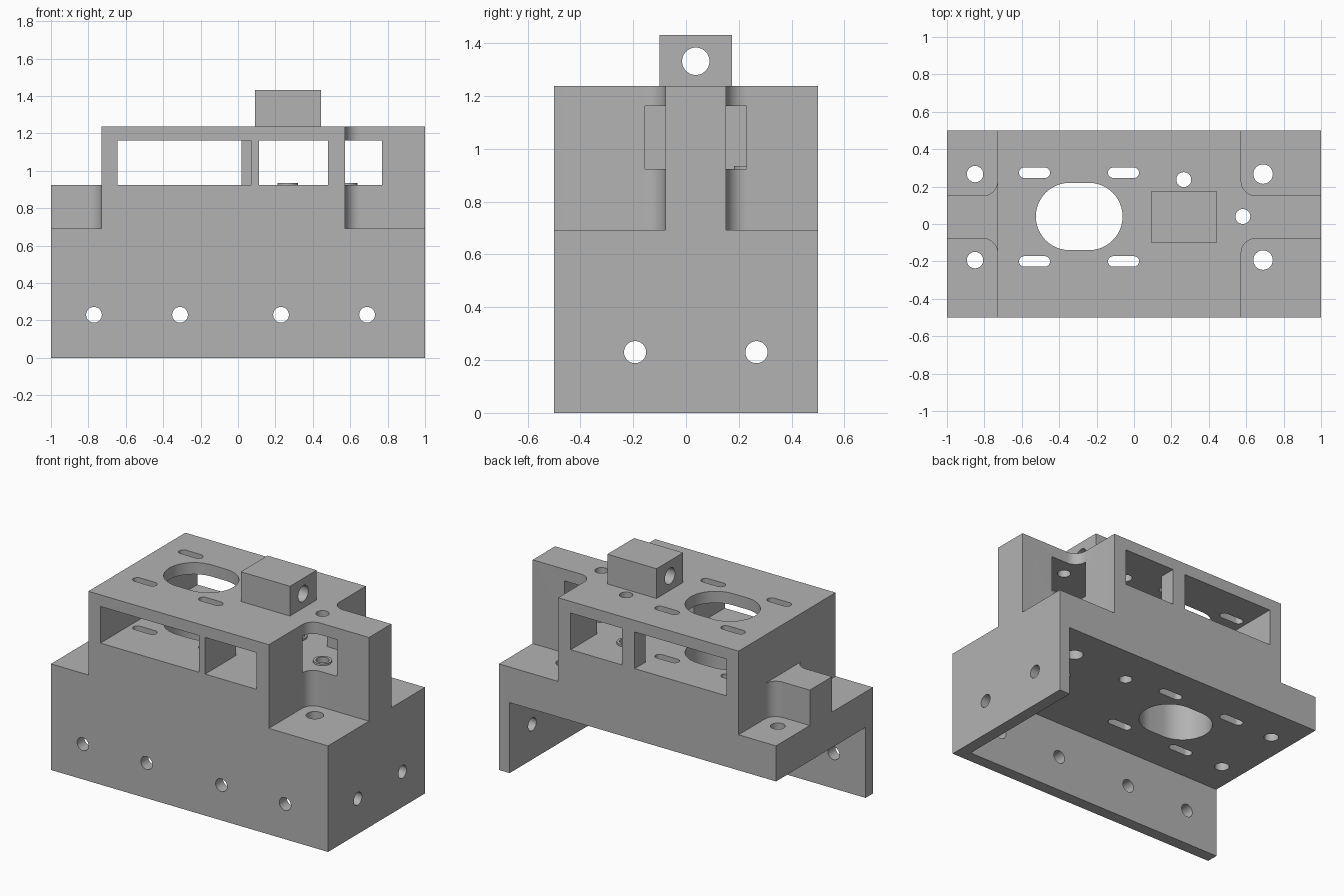
import bpy, bmesh
from math import sin, cos, pi, radians
from mathutils import Vector

cube = bpy.data.objects.get("Cube")
if cube:
    bpy.data.objects.remove(cube, do_unlink=True)

grey = bpy.data.materials.new("plain grey")
grey.use_nodes = True
grey.diffuse_color = (0.45, 0.45, 0.45, 1)
grey.node_tree.nodes["Principled BSDF"].inputs["Base Color"].default_value = (0.45, 0.45, 0.45, 1)

MID = 0.037          # centre line of the spine, lugs and hole pattern
FLOOR, CEIL, TOP = 0.923, 1.162, 1.238


def prism(name, outline, low, high, axis="z"):
    """Extrude a 2D outline along one axis."""
    place = {"x": lambda a, b, h: (h, a, b),
             "y": lambda a, b, h: (a, h, b),
             "z": lambda a, b, h: (a, b, h)}[axis]
    bm = bmesh.new()
    base = bm.faces.new([bm.verts.new(place(a, b, low)) for a, b in outline])
    side = bmesh.ops.extrude_face_region(bm, geom=[base])
    verts = [g for g in side["geom"] if isinstance(g, bmesh.types.BMVert)]
    bmesh.ops.translate(bm, verts=verts, vec=Vector(place(0, 0, high - low)))
    bmesh.ops.recalc_face_normals(bm, faces=bm.faces)
    mesh = bpy.data.meshes.new(name)
    bm.to_mesh(mesh)
    bm.free()
    mesh.materials.append(grey)
    obj = bpy.data.objects.new(name, mesh)
    bpy.context.collection.objects.link(obj)
    return obj


def box(name, x, y, z):
    return prism(name, [(x[0], y[0]), (x[1], y[0]), (x[1], y[1]), (x[0], y[1])], *z)


def slot(cx, cy, r, stretch=0.0, n=32):
    """Circle outline, or a stadium when stretched along its first axis."""
    pts = []
    for end in (1, -1):
        for i in range(n // 2 + (1 if stretch else 0)):
            t = (-pi / 2 if end == 1 else pi / 2) + 2 * pi * i / n
            pts.append((cx + end * stretch + r * cos(t), cy + r * sin(t)))
    return pts


def notch(x_in, sx, y_in, sy, r=0.077, n=10):
    """Corner notch outline with its inner corner rounded."""
    cx, cy = x_in + sx * r, y_in + sy * r
    arc = [(cx - sx * r * cos(pi / 2 * i / n), cy - sy * r * sin(pi / 2 * i / n))
           for i in range(n + 1)]
    return arc + [(sx * 1.2, y_in), (sx * 1.2, sy * 0.7), (x_in, sy * 0.7)]


def cut(target, cutter):
    cutter.hide_render = True
    mod = target.modifiers.new("cut", "BOOLEAN")
    mod.operation, mod.solver, mod.object = "DIFFERENCE", "EXACT", cutter
    bpy.context.view_layer.objects.active = target
    bpy.ops.object.modifier_apply(modifier=mod.name)
    bpy.data.objects.remove(cutter, do_unlink=True)


# Main housing: a full block, carved down
body = box("housing", (-1, 1), (-0.5, 0.5), (0, TOP))
cut(body, box("underside_cutter", (-1.2, 0.923), (-0.423, 0.7), (-0.2, 0.46)))
cut(body, box("step_cutter", (-1.2, -0.73), (-0.7, 0.7), (FLOOR, 1.5)))
for sy in (-1, 1):
    y_in = MID + sy * 0.115
    cut(body, prism("notch_cutter", notch(0.573, 1, y_in, sy), 0.692, 1.5))
    cut(body, prism("notch_cutter", notch(-0.73, -1, y_in, sy), 0.692, 1.0))

# Through windows and the tunnel into the spine
cut(body, box("window_cutter", (-0.643, 0.482), (-0.7, 0.7), (FLOOR, CEIL)))
cut(body, box("tunnel_cutter", (0.4, 0.77), (MID - 0.192, MID + 0.192), (FLOOR, CEIL)))

# Vertical openings
cut(body, prism("oval_cutter", slot(-0.293, MID + 0.003, 0.18, 0.052, 48), 0.3, 1.5))
for sy in (-1, 1):
    y = MID + sy * 0.237
    for x in (-0.532, -0.056):
        cut(body, prism("slot_cutter", slot(x, y, 0.028, 0.055), 0.3, 1.5))
    for x, r in ((-0.85, 0.044), (0.69, 0.052)):
        cut(body, prism("corner_hole_cutter", slot(x, MID + sy * 0.23, r), 0.3, 1.5))
    # Holes in the end wall
    cut(body, prism("end_hole_cutter", slot(MID + sy * 0.23, 0.23, 0.042), 0.8, 1.2, "x"))
pins = ((0.266, 0.237), (0.582, 0.04))
for x, y in pins:
    cut(body, prism("pin_hole_cutter", slot(x, y, 0.04), 0.3, 1.5))

# Holes in the front wall
for x in (-0.77, -0.31, 0.23, 0.69):
    cut(body, prism("front_hole_cutter", slot(x, 0.23, 0.042), -0.7, -0.3, "y"))

# Dividers between the windows
parts = [body,
         box("front_divider", (0.07, 0.113), (-0.5, -0.18), (FLOOR, CEIL)),
         box("back_divider", (0.02, 0.113), (0.39, 0.5), (FLOOR, CEIL))]

# Low collars around the pin holes
for x, y in pins:
    collar = prism("pin_collar", slot(x, y, 0.056), FLOOR, FLOOR + 0.012)
    cut(collar, prism("collar_cutter", slot(x, y, 0.04), 0.8, 1.0))
    parts.append(collar)

# Drilled block on the roof
lug = box("roof_block", (0.09, 0.445), (-0.1, 0.175), (TOP, 1.432))
cut(lug, prism("block_hole_cutter", slot(MID, 1.332, 0.052), -0.2, 0.7, "x"))
parts.append(lug)

bpy.ops.object.select_all(action="DESELECT")
for obj in parts:
    obj.select_set(True)
bpy.context.view_layer.objects.active = body
bpy.ops.object.shade_smooth_by_angle(angle=radians(30))
